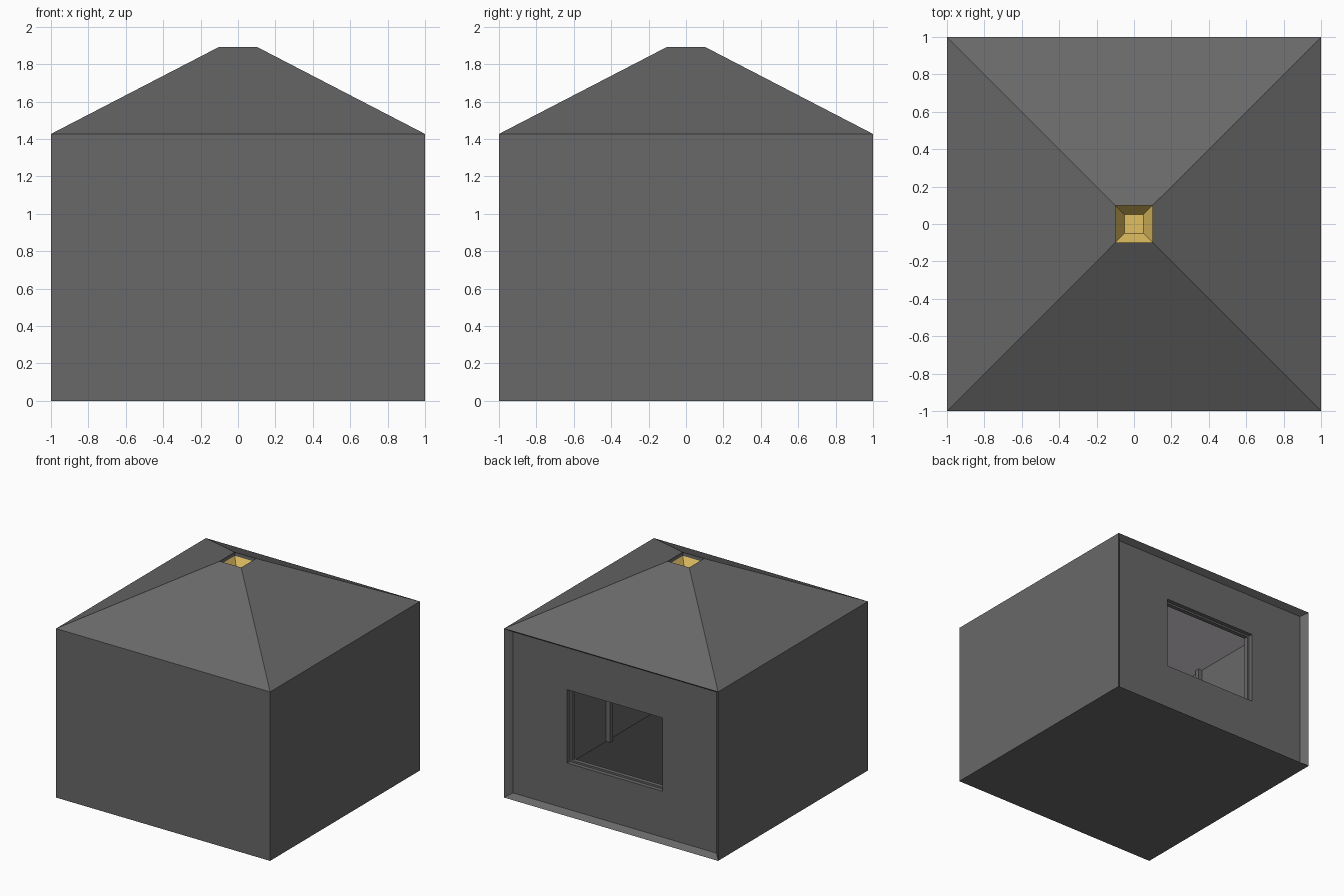
import bpy, bmesh

if "Cube" in bpy.data.objects:
    bpy.data.objects.remove(bpy.data.objects["Cube"])


def material(name, rgb):
    m = bpy.data.materials.new(name)
    m.diffuse_color = (*rgb, 1)
    m.use_nodes = True
    m.node_tree.nodes["Principled BSDF"].inputs["Base Color"].default_value = m.diffuse_color
    return m


GREY, YELLOW, PALE, DARK = range(4)
mats = [material("wall grey", (0.138, 0.138, 0.138)),
        material("skylight yellow", (0.75, 0.52, 0.12)),
        material("pale ceiling", (0.9, 0.86, 0.92)),
        material("dark floor", (0.037, 0.037, 0.037))]

bm = bmesh.new()


def flat_ring(r, z):
    """Horizontal square loop."""
    return [bm.verts.new((x * r, y * r, z)) for x, y in ((-1, -1), (1, -1), (1, 1), (-1, 1))]


def back_ring(r, y, z0, z1):
    """Upright rectangular loop facing the back."""
    return [bm.verts.new(p) for p in ((r, y, z0), (-r, y, z0), (-r, y, z1), (r, y, z1))]


def bridge(a, b, mat=GREY, skip=()):
    return [bm.faces.new((a[i], a[(i + 1) % 4], b[(i + 1) % 4], b[i])) for i in range(4) if i not in skip]


def paint(faces, mat):
    for f in faces:
        f.material_index = mat


# Outer walls (back left open), hipped roof and skylight pit
base, eaves, crown = flat_ring(1, 0), flat_ring(1, 1.427), flat_ring(0.1, 1.893)
bm.faces.new(base[::-1])
bridge(base, eaves, skip=(2,))
bridge(eaves, crown)
lip, pit = flat_ring(0.1, 1.862), flat_ring(0.05, 1.78)
bridge(crown, lip)
paint(bridge(lip, pit) + [bm.faces.new(pit)], YELLOW)

# Back: mitred recess, stepped window opening, then the room behind it
loop = [base[2], base[3], eaves[3], eaves[2]]
for spec in ((0.95, 0.95, 0.033, 1.394), (0.445, 0.95, 0.42, 1.04),
             (0.445, 0.915, 0.42, 1.04), (0.425, 0.915, 0.435, 1.025),
             (0.425, 0.88, 0.435, 1.025), (0.9, 0.88, 0.035, 1.392),
             (0.9, -0.9, 0.035, 1.392)):
    new = back_ring(*spec)
    faces = bridge(loop, new)
    loop = new
paint(faces[:1], DARK)     # room floor
paint(faces[2:3], PALE)    # room ceiling
bm.faces.new(loop)

bmesh.ops.recalc_face_normals(bm, faces=bm.faces)
me = bpy.data.meshes.new("house")
bm.to_mesh(me)
bm.free()
for m in mats:
    me.materials.append(m)
bpy.context.collection.objects.link(bpy.data.objects.new("house", me))

# Slim posts on the inner side walls
for side, name in ((1, "right_wall_post"), (-1, "left_wall_post")):
    bpy.ops.mesh.primitive_cube_add(size=1, location=(side * 0.885, -0.24, 0.7135))
    post = bpy.context.object
    post.name = name
    post.scale = (0.04, 0.04, 1.357)
    post.data.materials.append(mats[GREY])
